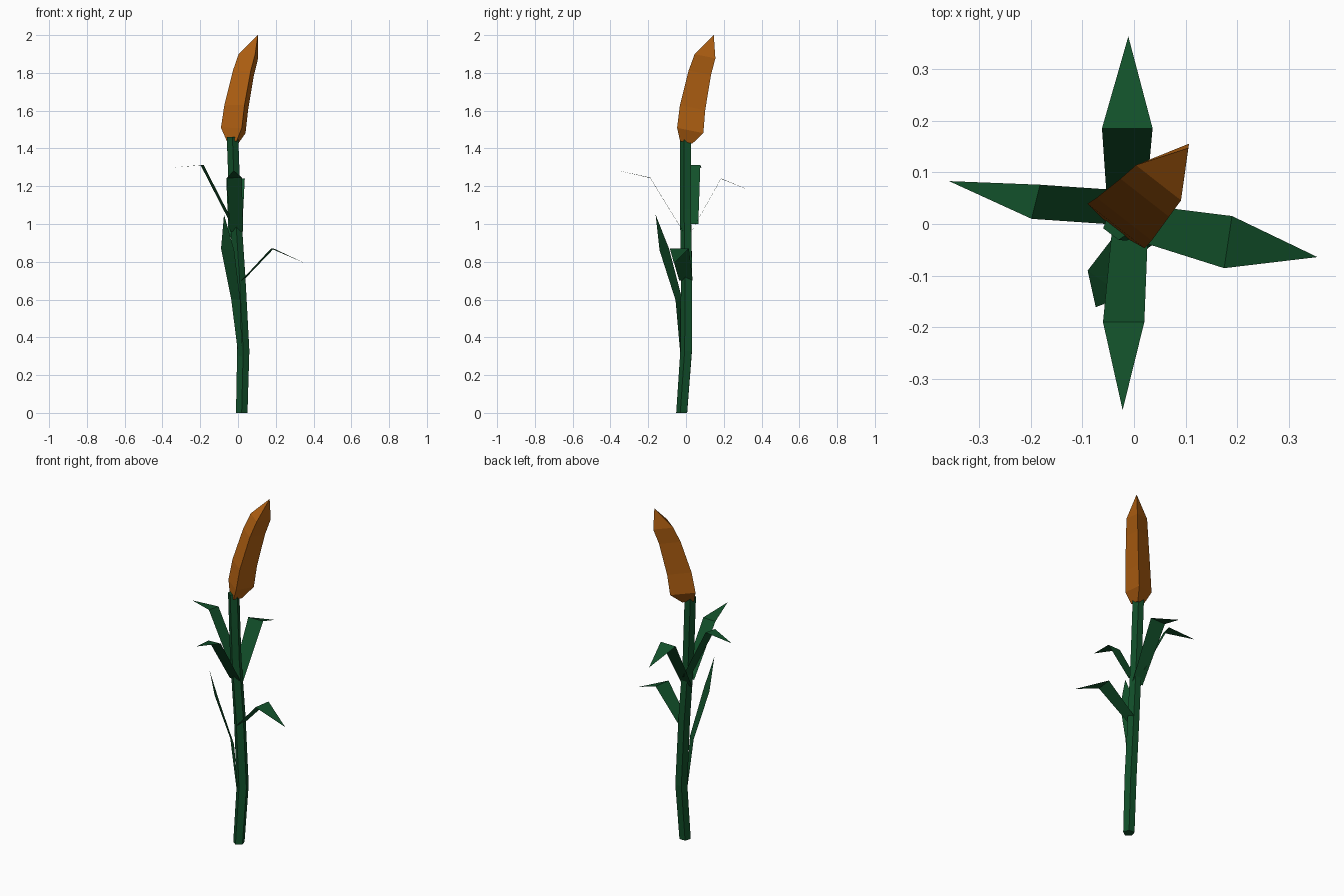
import bpy
import bmesh
import math
from mathutils import Vector

cube = bpy.data.objects.get("Cube")
if cube:
    bpy.data.objects.remove(cube, do_unlink=True)


def material(name, rgb):
    m = bpy.data.materials.new(name)
    m.use_nodes = True
    color = (*rgb, 1)
    m.diffuse_color = color
    bsdf = next(n for n in m.node_tree.nodes if n.type == "BSDF_PRINCIPLED")
    bsdf.inputs["Base Color"].default_value = color
    bsdf.inputs["Roughness"].default_value = 0.9
    return m


green = material("leaf green", (0.006, 0.08, 0.023))
orange = material("burnt orange", (0.45, 0.12, 0.006))


def finish(bm, name, mat, closed=True):
    if closed:
        bmesh.ops.recalc_face_normals(bm, faces=bm.faces)
    mesh = bpy.data.meshes.new(name)
    bm.to_mesh(mesh)
    bm.free()
    mesh.materials.append(mat)
    obj = bpy.data.objects.new(name, mesh)
    bpy.context.collection.objects.link(obj)
    return obj


def tube(name, mat, rings, sides, start, lean=(0, 0), tip=None):
    """Loft rings of (x, y, z, radius); lean lowers each ring on its leaning side."""
    bm = bmesh.new()
    loops = []
    for x, y, z, r in rings:
        loop = []
        for i in range(sides):
            a = math.radians(start + 360 * i / sides)
            dx, dy = r * math.cos(a), r * math.sin(a)
            drop = dx * lean[0] + dy * lean[1]
            loop.append(bm.verts.new((x + dx, y + dy, z - drop)))
        loops.append(loop)
    for low, high in zip(loops, loops[1:]):
        for i in range(sides):
            j = (i + 1) % sides
            bm.faces.new((low[i], low[j], high[j], high[i]))
    bm.faces.new(loops[0][::-1])
    if tip:
        top = bm.verts.new(tip)
        for i in range(sides):
            bm.faces.new((loops[-1][i], loops[-1][(i + 1) % sides], top))
    else:
        bm.faces.new(loops[-1])
    return finish(bm, name, mat)


def leaf(name, sections, across, tip):
    """Flat blade: sections of (centre, half width), then a pointed tip."""
    bm = bmesh.new()
    across = Vector(across).normalized()
    pairs = []
    for centre, half in sections:
        c = Vector(centre)
        pairs.append((bm.verts.new(c - across * half), bm.verts.new(c + across * half)))
    for (a, b), (c, d) in zip(pairs, pairs[1:]):
        bm.faces.new((a, b, d, c))
    bm.faces.new((*pairs[-1], bm.verts.new(tip)))
    return finish(bm, name, green, closed=False)


# Bent five-sided stalk
tube("stalk", green, [(0.02, -0.02, 0, 0.032), (0.028, 0.004, 0.33, 0.034),
                      (0.008, 0.006, 0.72, 0.033), (-0.015, 0, 1.08, 0.032),
                      (-0.029, 0.001, 1.46, 0.032)], 5, 125)

# Three-sided leaning flower head
tube("flower_head", orange, [(-0.022, 0.004, 1.435, 0.038), (-0.01, 0.028, 1.5, 0.081),
                             (0.005, 0.04, 1.62, 0.078), (0.042, 0.078, 1.805, 0.069),
                             (0.067, 0.105, 1.892, 0.064)], 3, 172,
     lean=(0.15, 0.18), tip=(0.105, 0.147, 2.0))

# Drooping leaves around the stalk
leaf("front_leaf", [((-0.008, -0.015, 0.96), 0.035), ((-0.02, -0.19, 1.245), 0.04)],
     (1, 0, 0.03), (-0.022, -0.36, 1.283))
leaf("back_leaf", [((-0.015, 0.012, 0.93), 0.035), ((-0.013, 0.185, 1.24), 0.049)],
     (1, 0, 0.02), (-0.011, 0.363, 1.168))
leaf("right_leaf", [((-0.03, 0.032, 1.0), 0.034), ((-0.19, 0.043, 1.312), 0.034)],
     (-0.2, -0.8, 0), (-0.358, 0.083, 1.298))
leaf("left_leaf", [((0.022, 0, 0.7), 0.036), ((0.182, -0.035, 0.87), 0.051)],
     (0.15, 1, 0), (0.355, -0.064, 0.792))

# Upright lower leaf sheathing the stalk
leaf("lower_leaf", [((0.012, -0.022, 0.3), 0.012), ((-0.012, -0.038, 0.6), 0.03),
                    ((-0.055, -0.115, 0.865), 0.043)],
     (0.07, -0.05, -0.01), (-0.074, -0.161, 1.05))
